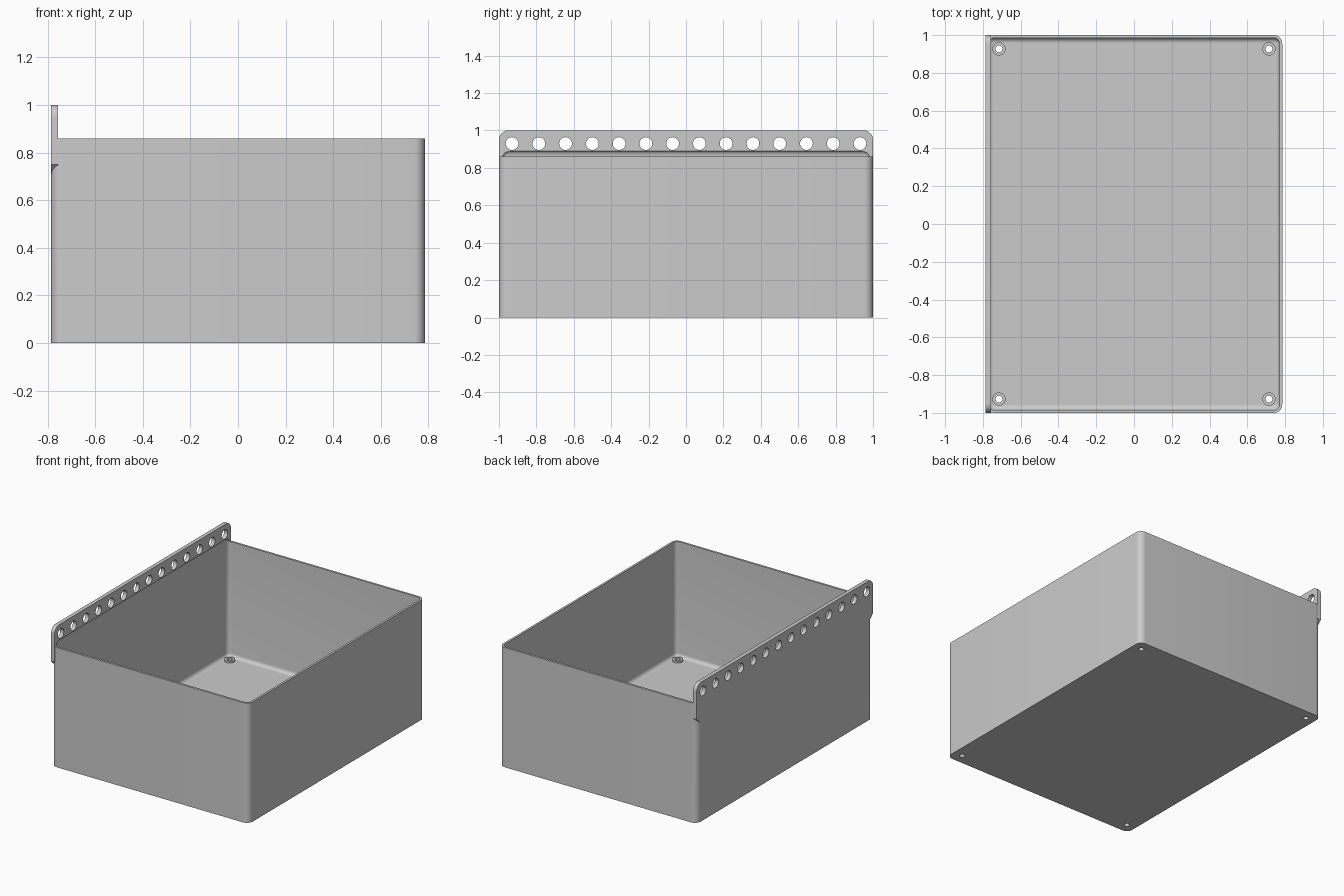
import bpy, bmesh, math
from mathutils import Matrix

if "Cube" in bpy.data.objects:
    bpy.data.objects.remove(bpy.data.objects["Cube"], do_unlink=True)

HX, HY, H = 0.785, 1.0, 0.86      # outer half sizes and rim height
WALL, FLOOR, R = 0.015, 0.035, 0.045
RAIL_IN = -0.757                  # inner face of the rail

grey = bpy.data.materials.new("grey plastic")
grey.use_nodes = True
grey.diffuse_color = (0.6, 0.6, 0.6, 1)
grey.node_tree.nodes["Principled BSDF"].inputs["Base Color"].default_value = (0.6, 0.6, 0.6, 1)


def make_object(name, bm):
    bmesh.ops.recalc_face_normals(bm, faces=bm.faces)
    mesh = bpy.data.meshes.new(name)
    bm.to_mesh(mesh)
    bm.free()
    mesh.materials.append(grey)
    ob = bpy.data.objects.new(name, mesh)
    bpy.context.collection.objects.link(ob)
    return ob


def rounded_rect(hx, hy, r, steps=8):
    pts = []
    for k, (sx, sy) in enumerate([(1, 1), (-1, 1), (-1, -1), (1, -1)]):
        for i in range(steps + 1):
            a = math.pi / 2 * (k + i / steps)
            pts.append((sx * (hx - r) + r * math.cos(a), sy * (hy - r) + r * math.sin(a)))
    return pts


def loft(name, rings):
    """Skin closed rings of 3D points and cap both ends."""
    bm = bmesh.new()
    loops = [[bm.verts.new(p) for p in ring] for ring in rings]
    n = len(loops[0])
    for a, b in zip(loops, loops[1:]):
        for i in range(n):
            j = (i + 1) % n
            bm.faces.new((a[i], a[j], b[j], b[i]))
    bm.faces.new(loops[0])
    bm.faces.new(loops[-1])
    return make_object(name, bm)


def rect_ring(hx, hy, r, z):
    return [(x, y, z) for x, y in rounded_rect(hx, hy, r)]


def cylinders(name, centres, radius, depth, axis="Z"):
    bm = bmesh.new()
    turn = Matrix.Rotation(math.pi / 2, 4, "Y") if axis == "X" else Matrix()
    for c in centres:
        bmesh.ops.create_cone(bm, cap_ends=True, segments=32, radius1=radius, radius2=radius,
                              depth=depth, matrix=Matrix.Translation(c) @ turn)
    return make_object(name, bm)


def boolean(target, other, operation):
    mod = target.modifiers.new(operation.lower(), "BOOLEAN")
    mod.operation = operation
    mod.solver = "EXACT"
    mod.object = other
    bpy.context.view_layer.objects.active = target
    bpy.ops.object.modifier_apply(modifier=mod.name)
    bpy.data.objects.remove(other, do_unlink=True)


# Solid outer body
bin_body = loft("storage_bin", [rect_ring(HX, HY, R, z) for z in (0, H)])

# Hanging rail: rounded top corners, chamfered lower corners
top_r = 0.05
half = [(HY - R, 0.705), (HY, 0.75)]
for i in range(9):
    a = math.pi / 2 * i / 8
    half.append((HY - top_r + top_r * math.cos(a), 1 - top_r + top_r * math.sin(a)))
profile = half + [(-y, z) for y, z in reversed(half)]
rail = loft("hanging_rail", [[(x, y, z) for y, z in profile] for x in (-HX, RAIL_IN)])
boolean(bin_body, rail, "UNION")

# Cavity with a filleted floor and a coved top under the rail
ix, iy, ir, fillet, cove = HX - WALL, HY - WALL, R - WALL, 0.026, 0.03
rings = []
for i in range(7):
    a = math.pi / 2 * i / 6
    d = fillet * (1 - math.sin(a))
    rings.append(rect_ring(ix - d, iy - d, ir - d, FLOOR + fillet * (1 - math.cos(a))))
for i in range(7):
    t = i / 6
    a = math.pi / 2 * t
    d = 1 - math.cos(a)
    rings.append(rect_ring(ix - 0.016 * d, iy - cove * d, ir, H + cove * math.sin(a)))
cavity = loft("cavity_cutter", rings)
boolean(bin_body, cavity, "DIFFERENCE")

# Row of holes through the rail
hole_y = [-0.93 + i * 1.86 / 13 for i in range(14)]
boolean(bin_body, cylinders("rail_hole_cutter", [(-0.77, y, 0.93) for y in hole_y], 0.034, 0.2, "X"),
        "DIFFERENCE")

# Corner bosses with through holes in the floor
corners = [(sx * 0.715, sy * 0.927) for sx in (-1, 1) for sy in (-1, 1)]
boolean(bin_body, cylinders("boss", [(x, y, 0.03) for x, y in corners], 0.035, 0.036), "UNION")
boolean(bin_body, cylinders("floor_hole_cutter", [(x, y, 0.02) for x, y in corners], 0.018, 0.2),
        "DIFFERENCE")

# Smooth the fillets and keep the hard edges
bpy.ops.object.select_all(action="DESELECT")
bin_body.select_set(True)
bpy.context.view_layer.objects.active = bin_body
bpy.ops.object.shade_smooth_by_angle(angle=math.radians(30))
